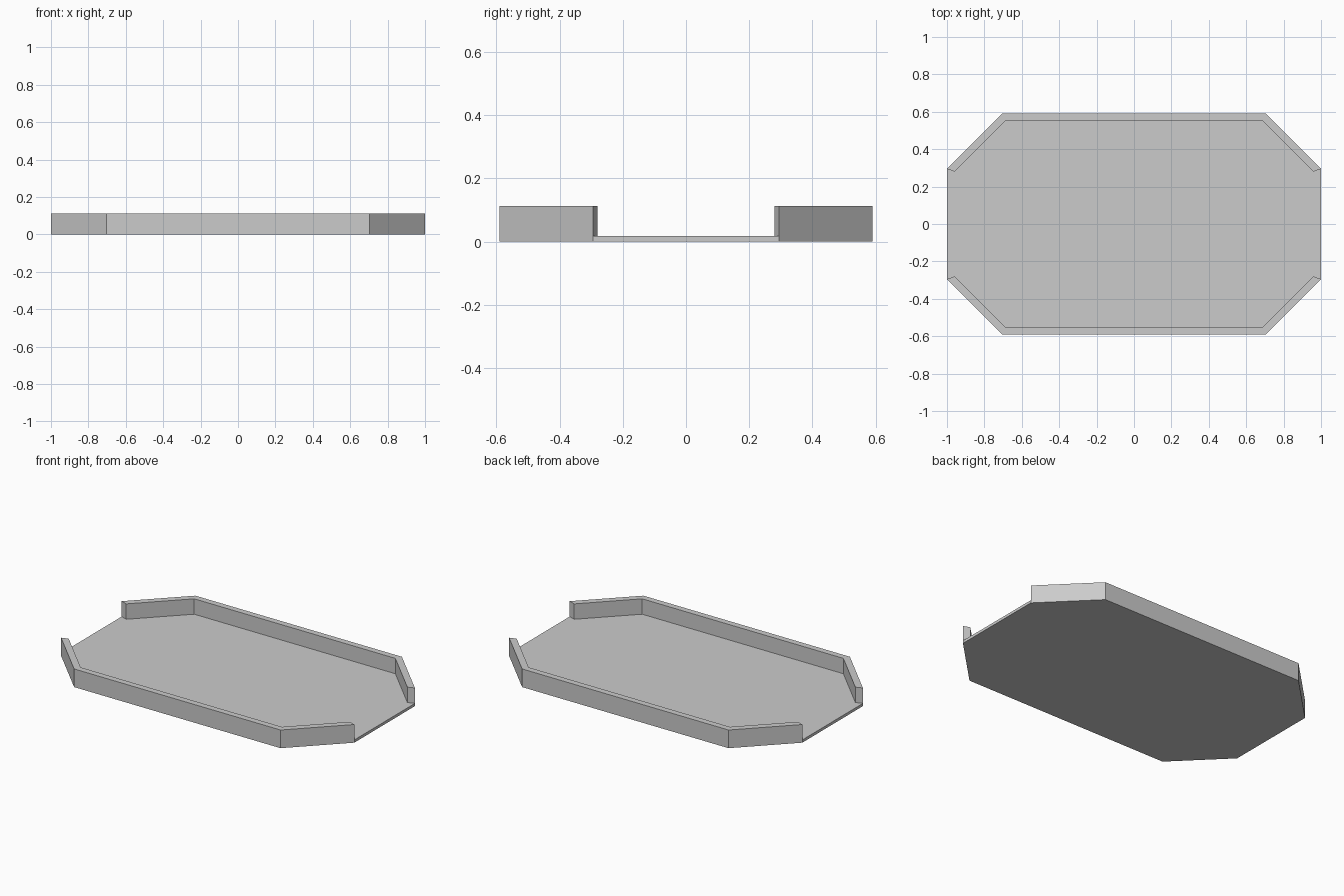
import bpy
import bmesh

cube = bpy.data.objects.get("Cube")
if cube:
    bpy.data.objects.remove(cube, do_unlink=True)

FLOOR_TOP = 0.017
RIM_TOP = 0.112

grey = bpy.data.materials.new("plain_grey")
grey.use_nodes = True
grey.diffuse_color = (0.6, 0.6, 0.6, 1)
bsdf = grey.node_tree.nodes["Principled BSDF"]
bsdf.inputs["Base Color"].default_value = (0.6, 0.6, 0.6, 1)
bsdf.inputs["Roughness"].default_value = 0.8

# Outer and inner edges of the rim, from one open end to the middle of a long side
outer = [(1.0, 0.295), (0.704, 0.591)]
inner = [(0.959, 0.28), (0.686, 0.553)]


def mirrored(points):
    """Complete a half path to the opposite end of the same long side."""
    return points + [(-x, y) for x, y in reversed(points)]


def prism(name, outline, bottom, top):
    """Extrude a flat outline straight up."""
    bm = bmesh.new()
    face = bm.faces.new([bm.verts.new((x, y, bottom)) for x, y in outline])
    result = bmesh.ops.extrude_face_region(bm, geom=[face], use_keep_orig=True)
    raised = [v for v in result["geom"] if isinstance(v, bmesh.types.BMVert)]
    bmesh.ops.translate(bm, verts=raised, vec=(0, 0, top - bottom))
    bmesh.ops.recalc_face_normals(bm, faces=bm.faces)
    mesh = bpy.data.meshes.new(name)
    bm.to_mesh(mesh)
    bm.free()
    mesh.materials.append(grey)
    obj = bpy.data.objects.new(name, mesh)
    bpy.context.collection.objects.link(obj)
    return obj


# Eight-sided tray floor
back_edge = mirrored(outer)
front_edge = [(-x, -y) for x, y in back_edge]
prism("tray_floor", back_edge + front_edge, 0, FLOOR_TOP)

# Raised rims along both long sides, leaving the short ends open
rim = mirrored(outer) + mirrored(inner)[::-1]
for name, side in (("back_rim", 1), ("front_rim", -1)):
    prism(name, [(x, side * y) for x, y in rim], FLOOR_TOP, RIM_TOP)
